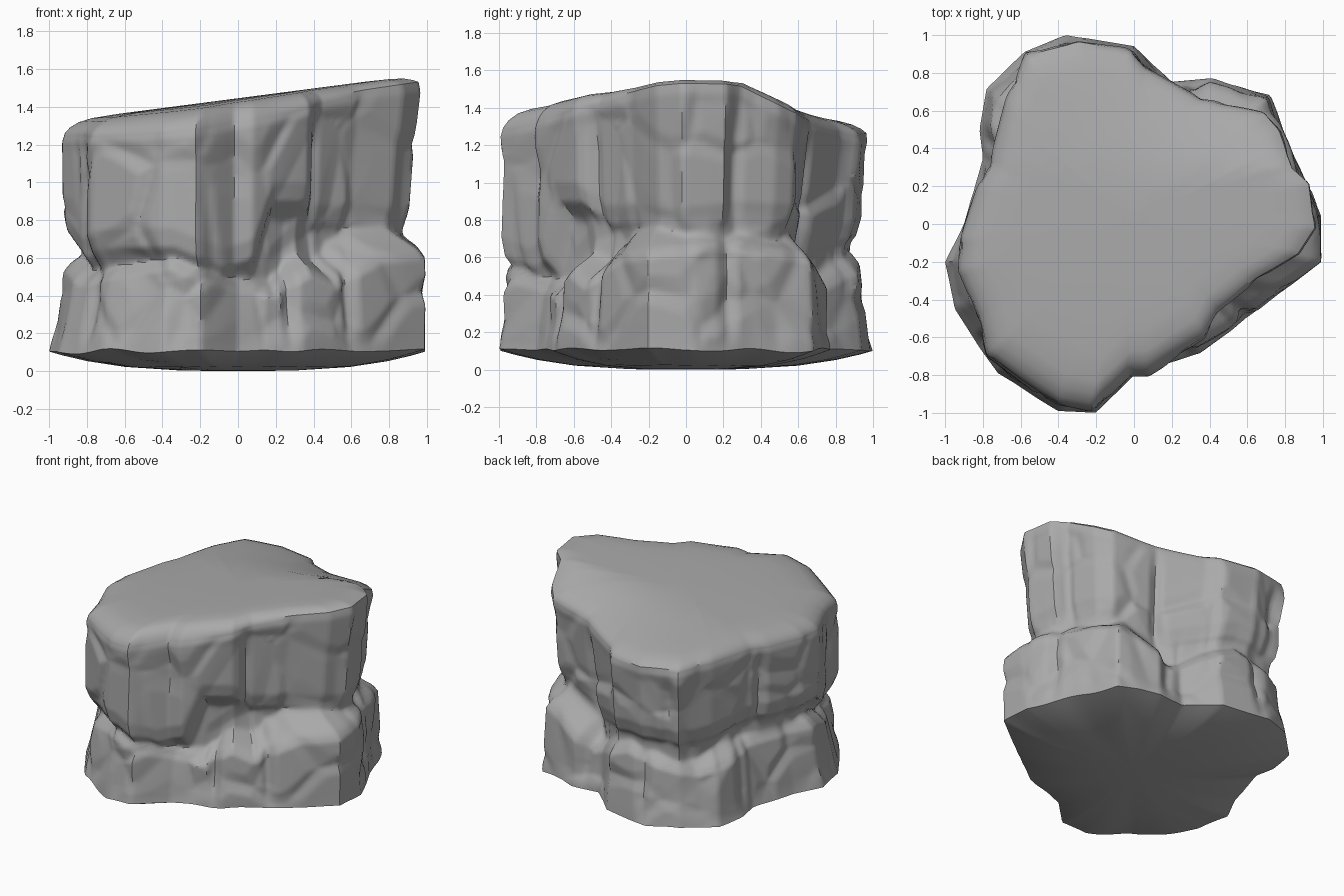
import bpy, bmesh
from math import radians, cos, sin, sqrt
from mathutils import Vector, noise

if "Cube" in bpy.data.objects:
    bpy.data.objects.remove(bpy.data.objects["Cube"])

SEGMENTS, LEVELS = 280, 72

# Outlines of the rim at the top and of the foot (x, y), anticlockwise
TOP = [(.97, -.02), (.94, .22), (.85, .3), (.78, .5), (.7, .6), (.36, .67),
       (.06, .84), (-.02, .93), (-.3, .98), (-.57, .9), (-.68, .66), (-.76, .33),
       (-.83, .2), (-.92, -.08), (-.93, -.25), (-.83, -.5), (-.78, -.7),
       (-.4, -.96), (-.22, -.99), (-.02, -.8), (.08, -.8), (.38, -.61),
       (.45, -.47), (.65, -.3), (.88, -.16)]
FOOT = [(.99, -.2), (.99, .05), (.85, .35), (.72, .68), (.41, .77), (.2, .75),
        (0, .94), (-.36, 1), (-.58, .91), (-.78, .72), (-.82, .5), (-.8, .35),
        (-.9, 0), (-1, -.2), (-.95, -.45), (-.82, -.65), (-.72, -.79),
        (-.4, -.99), (-.2, -1), (0, -.8), (.35, -.68), (.62, -.48)]

# Angle, height of the lower ledge, underside of the upper blocks
LEDGES = [(-180, .58, .74), (-165, .58, .74), (-150, .5, .6), (-135, .53, .65),
          (-110, .59, .66), (-95, .48, .55), (-84, .46, .6), (-75, .44, .9),
          (-58, .55, .9), (-46, .48, .78), (-25, .62, .78), (-5, .66, .76),
          (20, .68, .8), (45, .62, .78), (70, .42, .62), (100, .62, .72),
          (130, .5, .7), (160, .58, .74), (180, .58, .74)]

# Vertical cracks between neighbouring blocks
LOWER_CRACKS = [-141, -68, -39, 14, 66, 108, 150]
UPPER_CRACKS = [-146, -50, 17, 62, 118, 163]


def outline_radius(points, angle):
    """Distance from the centre to an outline in a direction."""
    d = Vector((cos(angle), sin(angle)))
    best = 0
    for i, p in enumerate(points):
        a, b = Vector(points[i - 1]), Vector(p)
        da, db = d.cross(a), d.cross(b)
        if da <= 0 < db:
            best = max(best, a.lerp(b, -da / (db - da)).dot(d))
    return best


def ledge(deg):
    for (a, h1, u1), (b, h2, u2) in zip(LEDGES, LEDGES[1:]):
        if a <= deg <= b:
            t = (deg - a) / (b - a)
            return h1 + (h2 - h1) * t, u1 + (u2 - u1) * t


def crack(deg, cracks):
    gap = min(abs(deg - c) for c in cracks)
    return .035 * max(0, 1 - gap / 4)


def blend_max(a, b):
    return (a + b + sqrt((a - b) ** 2 + .0006)) / 2


def chips(p):
    """Chiselled facets: tilted cells with shallow grooves between them."""
    q = Vector((p.x * 2.4, p.y * 2.4, p.z * 2))
    dist, pts = noise.voronoi(q)
    edge = min(1, (dist[1] - dist[0]) * 4)
    tilt = (q - pts[0]).dot(noise.noise_vector(pts[0] * 5.3))
    return edge * tilt * .06 - .018 * (1 - edge)


def top_height(x, y):
    """Slab rising to the right and falling away at the back."""
    back = .14 * max(0, y - .3) * max(0, 1.6 + 2 * x)
    return 1.445 + .13 * x - .03 * min(0, y) ** 2 - back


def wall_radius(a, deg, z, foot, top, base, rim, h, u):
    # Lower boulders lean in, then slope back to the waist
    lean = .055 - .05 * cos(a)
    lower = foot - lean * (z - base) / h - crack(deg, LOWER_CRACKS) * min(1, (z - base) * 6)
    lower -= max(0, z - h + .05) * .7 + max(0, z - h) * .9
    # Upper blocks narrow downwards, overhang the waist and round off at the rim
    taper = .055 + .05 * cos(a) + .04 * sin(a)
    upper = top - taper * (rim - z) - crack(deg, UPPER_CRACKS) * min(1, (rim - z) * 4)
    upper -= max(0, u + .1 - z) * .25 + max(0, u - z) * .7
    upper -= max(0, z - rim + .05) * .3
    hollow = .05 * max(0, 1 - abs(deg + 66) / 22)
    waist = min(foot, top) - .1 - hollow
    return blend_max(blend_max(lower, upper), waist)


def build_rock():
    bm = bmesh.new()
    columns = []
    for s in range(SEGMENTS):
        deg = -180 + 360 * s / SEGMENTS
        a = radians(deg)
        d = Vector((cos(a), sin(a), 0))
        foot, top = outline_radius(FOOT, a), outline_radius(TOP, a)
        h, u = ledge(deg)
        drop = .04 + .05 * max(0, -d.y) ** 3 + .02 * max(0, -d.x)
        rim = top_height(d.x * top, d.y * top) - drop
        base = .105 + .03 * noise.noise(d * 3)
        column = []
        # Underside, shallow and rounded
        for f in (.3, .6, .8, .93):
            column.append(d * foot * f + Vector((0, 0, base * f ** 3)))
        # Wall
        for i in range(LEVELS + 1):
            z = base + (rim - base) * i / LEVELS
            r = wall_radius(a, deg, z, foot, top, base, rim, h, u)
            p = d * r + Vector((0, 0, z))
            fade = min(1, (rim - z) * 8 + .15, (z - base) * 8 + .15)
            column.append(p + d * chips(p) * fade)
        # Gently sloping top with a worn edge
        edge = column[-1].copy()
        for f in (.97, .92, .85, .7, .5, .25):
            x, y = edge.x * f, edge.y * f
            column.append(Vector((x, y, top_height(x, y) - drop * f ** 16)))
        columns.append([bm.verts.new(c) for c in column])
    bottom = bm.verts.new((0, 0, 0))
    peak = bm.verts.new((0, 0, top_height(0, 0)))
    for s, right in enumerate(columns):
        left = columns[s - 1]
        for i in range(len(left) - 1):
            bm.faces.new((left[i], right[i], right[i + 1], left[i + 1]))
        bm.faces.new((bottom, right[0], left[0]))
        bm.faces.new((peak, left[-1], right[-1]))

    bmesh.ops.recalc_face_normals(bm, faces=bm.faces)
    mesh = bpy.data.meshes.new("rock")
    bm.to_mesh(mesh)
    bm.free()
    rock = bpy.data.objects.new("rock", mesh)
    bpy.context.collection.objects.link(rock)
    return rock


rock = build_rock()

# Stone colour
stone = bpy.data.materials.new("grey_stone")
stone.use_nodes = True
grey = (.4, .4, .4, 1)
stone.diffuse_color = grey
shader = next(n for n in stone.node_tree.nodes if n.type == "BSDF_PRINCIPLED")
shader.inputs["Base Color"].default_value = grey
rock.data.materials.append(stone)

# Smooth faces with crisp breaks
bpy.ops.object.select_all(action="DESELECT")
rock.select_set(True)
bpy.context.view_layer.objects.active = rock
bpy.ops.object.shade_smooth_by_angle(angle=radians(40))
